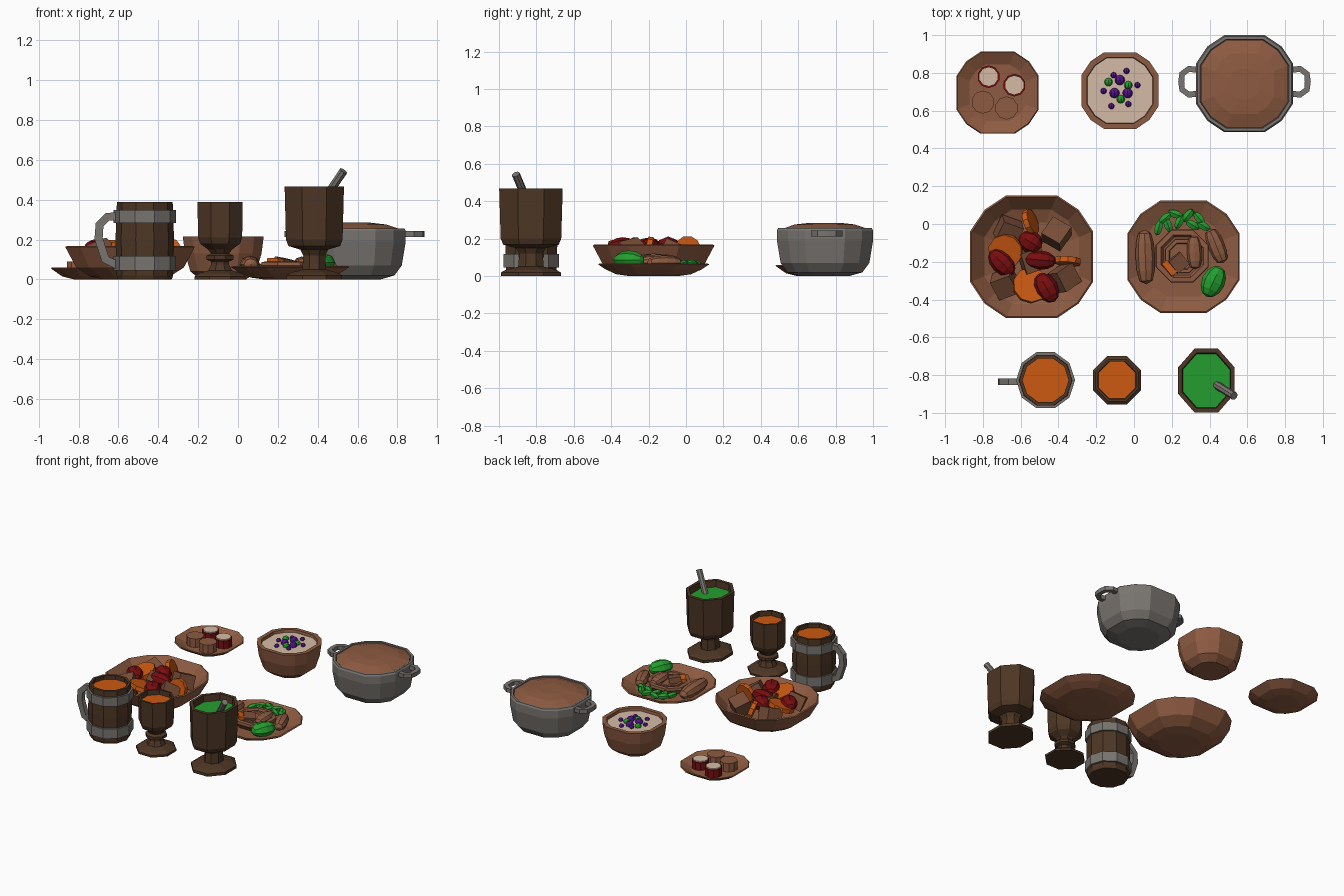
import bpy, bmesh, math
from mathutils import Matrix, Vector, Euler

if "Cube" in bpy.data.objects:
    bpy.data.objects.remove(bpy.data.objects["Cube"])

def mat(name, r, g, b):
    m = bpy.data.materials.new(name)
    m.diffuse_color = (r, g, b, 1)
    m.use_nodes = True
    m.node_tree.nodes["Principled BSDF"].inputs["Base Color"].default_value = m.diffuse_color
    return m

WOOD = mat("wood_brown", 0.27, 0.105, 0.053)
DARK = mat("dark_wood", 0.075, 0.037, 0.018)
CHUNK = mat("meat_brown", 0.19, 0.075, 0.037)
GRAY = mat("metal_gray", 0.19, 0.175, 0.16)
ORANGE = mat("orange", 0.60, 0.10, 0.006)
GREEN = mat("green", 0.018, 0.34, 0.028)
RED = mat("red", 0.19, 0.004, 0.005)
PURPLE = mat("purple", 0.09, 0.006, 0.27)
CREAM = mat("cream", 0.66, 0.50, 0.38)

# Ring layouts: octagon, and a 12-point ring with wide sides on the axes
OCT = [22.5 + 45 * i for i in range(8)]
RING = [90 * q + a for q in range(4) for a in (22.5, 45, 67.5)]
TEN = [36 * i for i in range(10)]
K = 1 / math.cos(math.radians(22.5))

def finish(name, bm, mats):
    me = bpy.data.meshes.new(name)
    bm.normal_update()
    bm.to_mesh(me)
    bm.free()
    for m in mats:
        me.materials.append(m)
    ob = bpy.data.objects.new(name, me)
    bpy.context.collection.objects.link(ob)
    return ob

def lathe(name, profile, centre, angles, body, cap=None, sy=1.0, k=K):
    """Turn (half width, height) points; the last ring is closed in the cap colour."""
    bm = bmesh.new()
    rings = []
    for h, z in profile:
        rings.append([bm.verts.new((centre[0] + h * k * math.cos(math.radians(a)),
                                    centre[1] + h * k * sy * math.sin(math.radians(a)), z))
                      for a in angles])
    n = len(angles)
    for lo, hi in zip(rings, rings[1:]):
        for i in range(n):
            j = (i + 1) % n
            bm.faces.new((lo[i], lo[j], hi[j], hi[i]))
    bm.faces.new(rings[0][::-1])
    bm.faces.new(rings[-1]).material_index = 1
    return finish(name, bm, [body, cap or body])

def blob(name, loc, size, m, turn=0, tilt=90, seg=8, rings=6, power=1.0):
    """Low-poly ellipsoid; the long axis (size[2]) lies along y when tilt is 90."""
    bm = bmesh.new()
    bmesh.ops.create_uvsphere(bm, u_segments=seg, v_segments=rings, radius=1)
    for v in bm.verts:
        r = math.hypot(v.co.x, v.co.y)
        if r > 1e-4:
            f = r ** power / r
            v.co.x *= f
            v.co.y *= f
    M = Matrix.Translation(loc) @ Matrix.Rotation(math.radians(turn), 4, 'Z') \
        @ Matrix.Rotation(math.radians(tilt), 4, 'X') @ Matrix.Diagonal((*size, 1))
    bm.transform(M)
    return finish(name, bm, [m])

def block(name, loc, size, rot, m):
    bm = bmesh.new()
    bmesh.ops.create_cube(bm, size=1)
    e = Euler([math.radians(a) for a in rot]).to_matrix().to_4x4()
    bm.transform(Matrix.Translation(loc) @ e @ Matrix.Diagonal((*size, 1)))
    return finish(name, bm, [m])

def disc(name, loc, r, t, rot, m, seg=10):
    bm = bmesh.new()
    bmesh.ops.create_cone(bm, cap_ends=True, segments=seg, radius1=r, radius2=r, depth=t)
    e = Euler([math.radians(a) for a in rot]).to_matrix().to_4x4()
    bm.transform(Matrix.Translation(loc) @ e)
    return finish(name, bm, [m])

def sweep(name, pts, up, w, t, m):
    """Rectangular bar along a flat path; up is the normal of the path's plane."""
    bm = bmesh.new()
    pts = [Vector(p) for p in pts]
    up = Vector(up)
    rings = []
    for i, p in enumerate(pts):
        d = (pts[min(i + 1, len(pts) - 1)] - pts[max(i - 1, 0)]).normalized()
        s = d.cross(up) * t / 2
        u = up * w / 2
        rings.append([bm.verts.new(p + o) for o in (s + u, -s + u, -s - u, s - u)])
    for a, b in zip(rings, rings[1:]):
        for i in range(4):
            bm.faces.new((a[i], a[(i + 1) % 4], b[(i + 1) % 4], b[i]))
    bm.faces.new(rings[0])
    bm.faces.new(rings[-1])
    bmesh.ops.recalc_face_normals(bm, faces=bm.faces)
    return finish(name, bm, [m])

# Cake plate with two plain and two cream-topped cakes
lathe("cake_plate", [(0.10, 0), (0.16, 0.015), (0.217, 0.055), (0.212, 0.06), (0.15, 0.027)],
      (-0.722, 0.695), RING, WOOD)
for x, y in ((-0.80, 0.645), (-0.675, 0.614)):
    disc("plain_cake", (x, y, 0.055), 0.061, 0.07, (0, 0, 0), WOOD)
for x, y in ((-0.77, 0.78), (-0.633, 0.735)):
    disc("red_cake", (x, y, 0.052), 0.060, 0.064, (0, 0, 0), RED)
    disc("cake_cream", (x, y, 0.086), 0.052, 0.012, (0, 0, 0), CREAM)

# Cream bowl with berries
lathe("cream_bowl", [(0.115, 0), (0.165, 0.04), (0.192, 0.13), (0.203, 0.215), (0.175, 0.215), (0.172, 0.195)],
      (-0.074, 0.706), RING, WOOD, CREAM)
for m, r, spots in (
        (PURPLE, 0.027, ((-0.075, 0.762), (-0.103, 0.693), (-0.034, 0.693))),
        (PURPLE, 0.016, ((-0.04, 0.81), (-0.108, 0.788), (-0.161, 0.704), (0.018, 0.735), (-0.12, 0.624), (-0.03, 0.635))),
        (GREEN, 0.022, ((-0.135, 0.751), (-0.03, 0.735), (-0.07, 0.661)))):
    for x, y in spots:
        blob("berry", (x, y, 0.202), (r, r, r), m)

# Cooking pot with soup and two side handles
PX, PY = 0.585, 0.743
lathe("pot", [(0.13, 0), (0.20, 0.02), (0.237, 0.07), (0.257, 0.19), (0.257, 0.245), (0.25, 0.257), (0.235, 0.257), (0.232, 0.24)],
      (PX, PY), RING, GRAY)
lathe("soup", [(0.231, 0.238), (0.231, 0.252), (0.16, 0.276), (0.08, 0.285)], (PX, PY), RING, WOOD)
for s in (-1, 1):
    sweep("pot_handle", [(PX + s * dx, PY + 0.01 + dy, 0.228) for dx, dy in
          ((0.235, 0.062), (0.295, 0.068), (0.33, 0.042), (0.335, 0), (0.33, -0.042), (0.295, -0.068), (0.235, -0.062))],
          (0, 0, 1), 0.03, 0.032, GRAY)

# Stew bowl with meat, carrots and tomatoes
lathe("stew_bowl", [(0.13, 0), (0.20, 0.015), (0.27, 0.06), (0.325, 0.163), (0.317, 0.168), (0.25, 0.09), (0.18, 0.06)],
      (-0.542, -0.173), RING, WOOD)
for x, y, rot in ((-0.664, -0.037, (20, 15, -20)), (-0.41, -0.053, (-15, 20, 55)),
                  (-0.68, -0.315, (25, -20, 20)), (-0.37, -0.285, (15, 30, 35)), (-0.54, -0.19, (10, 10, 20))):
    block("meat_cube", (x, y, 0.125), (0.115, 0.115, 0.10), rot, CHUNK)
for x, y, z, r, rot in ((-0.68, -0.143, 0.155, 0.092, (15, -12, 0)), (-0.548, -0.325, 0.15, 0.095, (-14, 10, 0)),
                        (-0.548, 0.01, 0.145, 0.07, (0, 70, 20)), (-0.35, -0.197, 0.14, 0.07, (80, 0, -4))):
    disc("carrot_slice", (x, y, z), r, 0.03, rot, ORANGE)
for x, y, s, turn in ((-0.548, -0.095, (0.06, 0.052, 0.066), 60), (-0.70, -0.205, (0.058, 0.045, 0.085), 45),
                      (-0.50, -0.19, (0.052, 0.048, 0.088), 85), (-0.463, -0.338, (0.06, 0.048, 0.085), 30)):
    blob("tomato", (x, y, 0.16), s, RED, turn)

# Dinner plate: sausages, small bowl, pods and a lime
lathe("dinner_plate", [(0.13, 0), (0.20, 0.01), (0.255, 0.035), (0.297, 0.062), (0.29, 0.067), (0.21, 0.03)],
      (0.262, -0.173), RING, WOOD)
blob("sausage_large", (0.06, -0.175, 0.075), (0.052, 0.045, 0.145), WOOD, 2, power=0.6)
blob("sausage_small", (0.436, -0.116, 0.07), (0.045, 0.04, 0.098), WOOD, 22, power=0.6)
lathe("side_bowl", [(0.11, 0.03), (0.14, 0.07), (0.137, 0.088), (0.112, 0.09), (0.10, 0.065)], (0.255, -0.17), OCT, WOOD)
lathe("side_bowl_inner", [(0.09, 0.06), (0.088, 0.085), (0.07, 0.085), (0.065, 0.072)], (0.255, -0.17), OCT, WOOD)
blob("side_sausage", (0.32, -0.15, 0.085), (0.04, 0.03, 0.09), WOOD, 3, power=0.6)
block("side_meat", (0.235, -0.205, 0.08), (0.08, 0.08, 0.05), (10, 8, 40), CHUNK)
block("side_carrot", (0.185, -0.235, 0.085), (0.035, 0.085, 0.04), (0, 10, 40), ORANGE)
for x, y, turn in ((0.13, -0.02, -15), (0.165, 0.03, -50), (0.18, -0.005, 20), (0.24, 0.012, -25),
                   (0.22, 0.052, 70), (0.285, 0.045, -40), (0.31, -0.005, 60), (0.345, 0.03, 40), (0.368, -0.01, 60)):
    blob("green_pod", (x, y, 0.065), (0.024, 0.022, 0.042), GREEN, turn, seg=6, rings=5)
blob("lime", (0.42, -0.305, 0.085), (0.062, 0.052, 0.088), GREEN, -25)

# Mug with metal bands and handle
MX, MY = -0.468, -0.827
lathe("mug", [(0.135, 0), (0.142, 0.02), (0.147, 0.2), (0.14, 0.39), (0.122, 0.39), (0.122, 0.36)],
      (MX, MY), TEN, DARK, ORANGE, k=1)
for z0, z1 in ((0.045, 0.118), (0.283, 0.348)):
    lathe("mug_band", [(0.138, z0), (0.156, z0), (0.156, z1), (0.138, z1)], (MX, MY), TEN, GRAY, DARK, k=1)
    # the band's hidden caps would cover nothing visible; they sit inside the mug
sweep("mug_handle", [(-0.60, MY - 0.008, 0.315), (-0.655, MY - 0.008, 0.315), (-0.695, MY - 0.008, 0.275),
                     (-0.70, MY - 0.008, 0.205), (-0.665, MY - 0.008, 0.10), (-0.60, MY - 0.008, 0.07)],
      (0, 1, 0), 0.036, 0.042, GRAY)

# Small goblet
lathe("small_goblet", [(0.128, 0), (0.128, 0.015), (0.11, 0.03), (0.06, 0.045), (0.045, 0.075), (0.045, 0.09),
                       (0.068, 0.10), (0.068, 0.12), (0.045, 0.13), (0.06, 0.15), (0.10, 0.18), (0.111, 0.21),
                       (0.113, 0.39), (0.10, 0.39), (0.098, 0.355)], (-0.09, -0.827), OCT, DARK, ORANGE)

# Large goblet with a straw
lathe("large_goblet", [(0.14, 0), (0.14, 0.02), (0.115, 0.035), (0.06, 0.05), (0.055, 0.12), (0.07, 0.15),
                       (0.13, 0.168), (0.142, 0.20), (0.149, 0.467), (0.128, 0.467), (0.124, 0.42)],
      (0.383, -0.829), OCT, DARK, GREEN, sy=1.14)
a, b = Vector((0.425, -0.845, 0.39)), Vector((0.53, -0.91, 0.545))
bm = bmesh.new()
bmesh.ops.create_cone(bm, cap_ends=True, segments=8, radius1=0.022, radius2=0.022, depth=(b - a).length)
bm.transform(Matrix.Translation((a + b) / 2) @ (b - a).to_track_quat('Z', 'Y').to_matrix().to_4x4())
finish("straw", bm, [GRAY])
